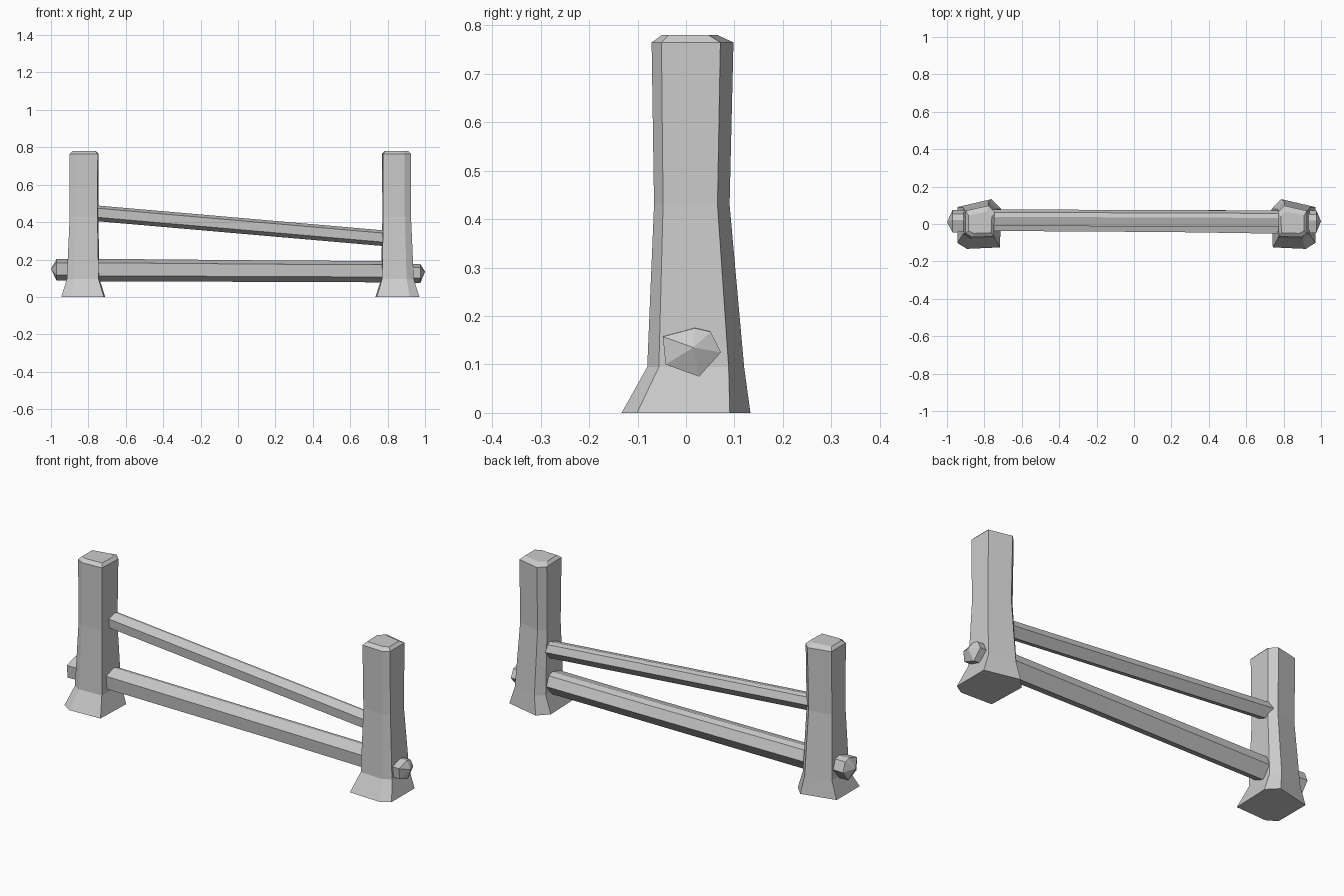
import bpy
import bmesh

cube = bpy.data.objects.get("Cube")
if cube:
    bpy.data.objects.remove(cube, do_unlink=True)

wood = bpy.data.materials.new("pale grey wood")
wood.use_nodes = True
GREY = (0.6, 0.6, 0.6, 1.0)
wood.diffuse_color = GREY
wood.node_tree.nodes["Principled BSDF"].inputs["Base Color"].default_value = GREY


def loft(name, rings, tips=(None, None)):
    """Skin a stack of matching rings; each end is a flat cap or a point."""
    bm = bmesh.new()
    loops = [[bm.verts.new(p) for p in ring] for ring in rings]
    n = len(loops[0])
    for a, b in zip(loops, loops[1:]):
        for i in range(n):
            j = (i + 1) % n
            bm.faces.new((a[i], a[j], b[j], b[i]))
    for loop, tip in ((loops[0], tips[0]), (loops[-1], tips[1])):
        if tip is None:
            bm.faces.new(loop)
        else:
            apex = bm.verts.new(tip)
            for i in range(n):
                bm.faces.new((loop[i], loop[(i + 1) % n], apex))
    bmesh.ops.recalc_face_normals(bm, faces=bm.faces)
    mesh = bpy.data.meshes.new(name)
    bm.to_mesh(mesh)
    bm.free()
    mesh.materials.append(wood)
    obj = bpy.data.objects.new(name, mesh)
    bpy.context.collection.objects.link(obj)
    return obj


# Posts: one hewn six-sided section fitted to a box at each level
SECTION = [(0.03, 0.03), (0.78, 0), (1, 0.12), (1, 0.84), (0.22, 1), (0, 0.8)]
# height, inner x, outer x, front y, back y
LEVELS = [
    (0, 0.735, 0.97, -0.133, 0.133),
    (0.095, 0.765, 0.94, -0.08, 0.12),
    (0.43, 0.772, 0.925, -0.066, 0.09),
    (0.765, 0.77, 0.925, -0.071, 0.098),
    (0.78, 0.785, 0.91, -0.05, 0.065),
]


def post(name, side, shift):
    rings = []
    for z, x0, x1, y0, y1 in LEVELS:
        rings.append([(side * (x0 + u * (x1 - x0)) + shift, y0 + v * (y1 - y0), z)
                      for u, v in SECTION])
    loft(name, rings)


post("left_post", 1, 0)
post("right_post", -1, 0.025)

# Rails: uneven six-sided poles, section given as offsets from the centre
POLE = [(-1, 0.65), (0.1, 1), (0.65, 0.85), (1, 0), (0.25, -1), (-0.9, -0.5)]


def ring(x, y, z, ry, rz):
    return [(x, y + a * ry, z + b * rz) for a, b in POLE]


loft("upper_rail", [ring(-0.765, 0.034, 0.448, 0.044, 0.042),
                    ring(0.79, 0.028, 0.313, 0.044, 0.042)])

loft("lower_rail", [ring(-0.765, 0.02, 0.143, 0.057, 0.061),
                    ring(0.2, 0.016, 0.138, 0.059, 0.057),
                    ring(0.79, 0.01, 0.135, 0.062, 0.057)])

# Pointed rail ends showing beyond the posts
loft("right_rail_end", [ring(-0.85, 0.015, 0.145, 0.056, 0.056),
                        ring(-0.97, 0.015, 0.145, 0.06, 0.058)],
     (None, (-1, 0.01, 0.15)))
loft("left_rail_end", [ring(0.85, 0.012, 0.128, 0.056, 0.05),
                       ring(0.975, 0.012, 0.125, 0.06, 0.05)],
     (None, (1, 0.015, 0.135)))
